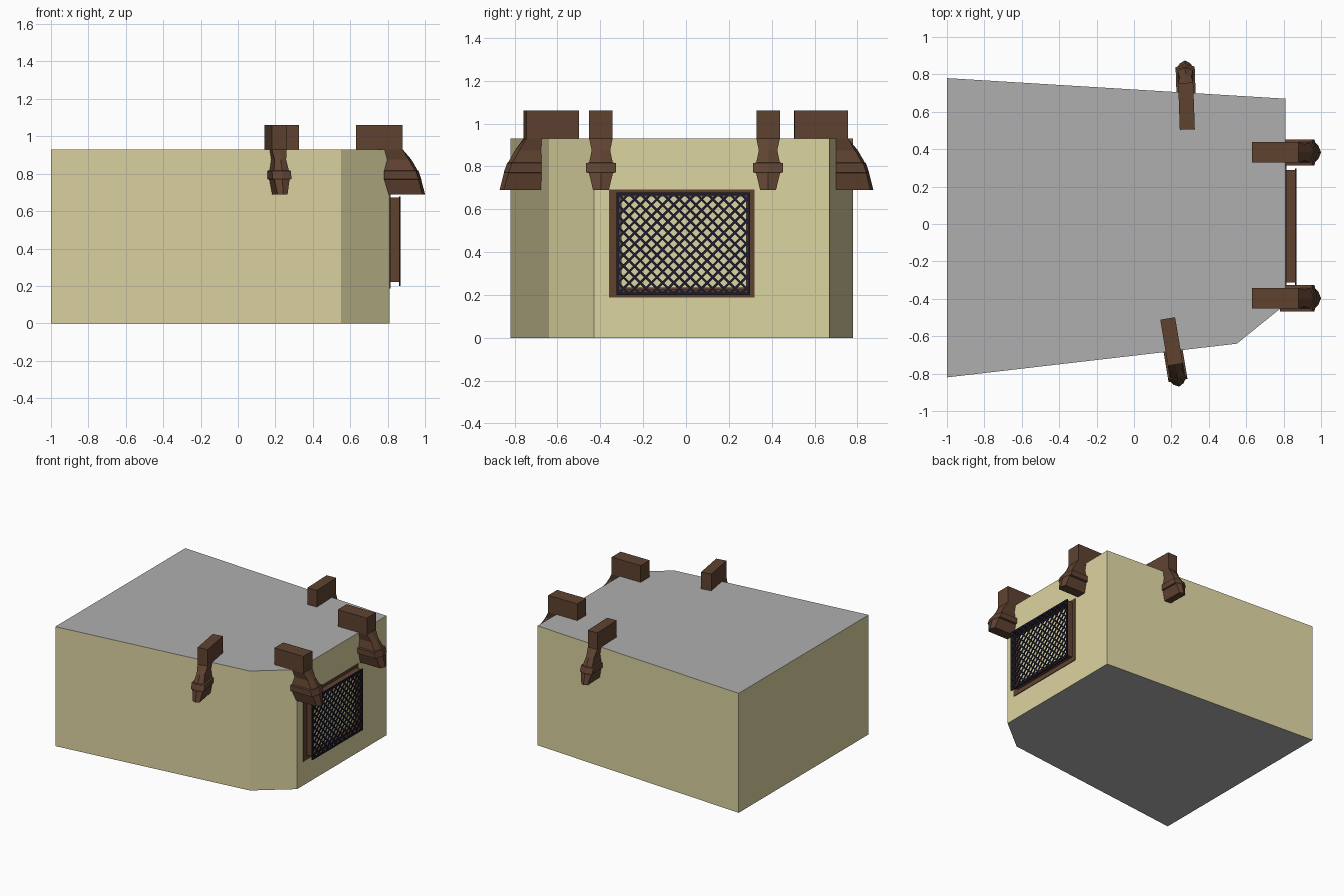
import bpy, bmesh, math
from mathutils import Matrix

if "Cube" in bpy.data.objects:
    bpy.data.objects.remove(bpy.data.objects["Cube"])


def material(name, rgb):
    m = bpy.data.materials.new(name)
    m.diffuse_color = (*rgb, 1)
    m.use_nodes = True
    m.node_tree.nodes["Principled BSDF"].inputs["Base Color"].default_value = m.diffuse_color
    return m


PLASTER = material("plaster", (0.72, 0.66, 0.36))
GREY = material("grey", (0.43, 0.43, 0.43))
WOOD = material("wood", (0.115, 0.055, 0.03))
IRON = material("iron", (0.012, 0.012, 0.03))


def finish(name, bm, *mats):
    bmesh.ops.recalc_face_normals(bm, faces=bm.faces)
    me = bpy.data.meshes.new(name)
    bm.to_mesh(me)
    bm.free()
    for m in mats:
        me.materials.append(m)
    ob = bpy.data.objects.new(name, me)
    bpy.context.collection.objects.link(ob)
    return ob


def box(bm, lo, hi):
    size = [b - a for a, b in zip(lo, hi)]
    mid = [(a + b) / 2 for a, b in zip(lo, hi)]
    bmesh.ops.create_cube(bm, size=1, matrix=Matrix.Translation(mid) @ Matrix.Diagonal((*size, 1)))


def rect_frame(bm, x0, x1, outer, inner):
    # four boxes around a rectangular opening; rectangles are (y0, z0, y1, z1)
    a, b, c, d = outer
    e, f, g, h = inner
    box(bm, (x0, a, b), (x1, c, f))
    box(bm, (x0, a, h), (x1, c, d))
    box(bm, (x0, a, f), (x1, e, h))
    box(bm, (x0, g, f), (x1, c, h))


# building block: five-sided plan extruded up, grey top and underside
PLAN = [(-1, -0.82), (0.55, -0.64), (0.81, -0.43), (0.81, 0.67), (-1, 0.78)]
bm = bmesh.new()
base = bm.faces.new([bm.verts.new((x, y, 0)) for x, y in PLAN])
ext = bmesh.ops.extrude_face_region(bm, geom=[base], use_keep_orig=True)
for v in ext["geom"]:
    if isinstance(v, bmesh.types.BMVert):
        v.co.z = 0.93
bm.normal_update()
for f in bm.faces:
    f.material_index = 1 if abs(f.normal.z) > 0.5 else 0
finish("building_body", bm, PLASTER, GREY)

# brackets: beam end on the roof, flared carved support below it
# sections: height, outward reach, half width
SECTIONS = [(0.93, 0.25, 0.055), (0.875, 0.297, 0.043), (0.818, 0.33, 0.055),
            (0.815, 0.335, 0.07), (0.772, 0.35, 0.07), (0.768, 0.35, 0.056),
            (0.69, 0.37, 0.037)]


def bracket(name, x, y, angle, width):
    bm = bmesh.new()
    box(bm, (0, -0.055, 0.93), (0.25, 0.055, 1.06))
    rings = []
    for z, u, w in SECTIONS:
        prow = 0.015 if z < 0.93 else 0
        pts = [(0.15, -w), (u - prow, -w), (u, 0), (u - prow, w), (0.15, w)]
        rings.append([bm.verts.new((px, py, z)) for px, py in pts])
    for a, b in zip(rings, rings[1:]):
        for i in range(5):
            j = (i + 1) % 5
            bm.faces.new((a[i], a[j], b[j], b[i]))
    bm.faces.new(rings[0])
    bm.faces.new(rings[-1])
    ob = finish(name, bm, WOOD)
    ob.location = (x, y, 0)
    ob.rotation_euler.z = math.radians(angle)
    ob.scale.y = width


bracket("bracket_end_front", 0.63, -0.397, 0, 1)
bracket("bracket_end_back", 0.63, 0.383, 0, 1)
bracket("bracket_side_front", 0.18, -0.505, -80.5, 0.73)
bracket("bracket_side_back", 0.285, 0.505, 92, 0.73)

# window: thin trim on the wall plus a projecting sleeve
bm = bmesh.new()
rect_frame(bm, 0.805, 0.815, (-0.36, 0.187, 0.32, 0.692), (-0.30, 0.235, 0.28, 0.66))
rect_frame(bm, 0.805, 0.862, (-0.312, 0.222, 0.29, 0.672), (-0.30, 0.235, 0.28, 0.66))
finish("window_frame", bm, WOOD)

# window lattice: border and crossing diagonal bars clipped to the opening
Y0, Z0, Y1, Z1 = -0.325, 0.2, 0.298, 0.677
bm = bmesh.new()
rect_frame(bm, 0.861, 0.869, (Y0, Z0, Y1, Z1), (Y0 + 0.012, Z0 + 0.012, Y1 - 0.012, Z1 - 0.012))
W, H, STEP = Y1 - Y0 - 0.012, Z1 - Z0 - 0.012, 0.052
for k in range(1, int((W + H) / STEP) + 1):
    c = k * STEP - H
    s0, s1 = max(0, c), min(W, c + H)
    if s1 - s0 < 0.01:
        continue
    for flip in (False, True):
        a, b = Y0 + 0.006 + s0, Y0 + 0.006 + s1
        za, zb = s0 - c, s1 - c
        if flip:
            za, zb = H - za, H - zb
        mid = (0.865, (a + b) / 2, Z0 + 0.006 + (za + zb) / 2)
        length = math.hypot(b - a, zb - za)
        rot = Matrix.Rotation(math.atan2(zb - za, b - a), 4, 'X')
        bmesh.ops.create_cube(bm, size=1, matrix=Matrix.Translation(mid) @ rot
                              @ Matrix.Diagonal((0.006, length, 0.011, 1)))
finish("window_lattice", bm, IRON)
